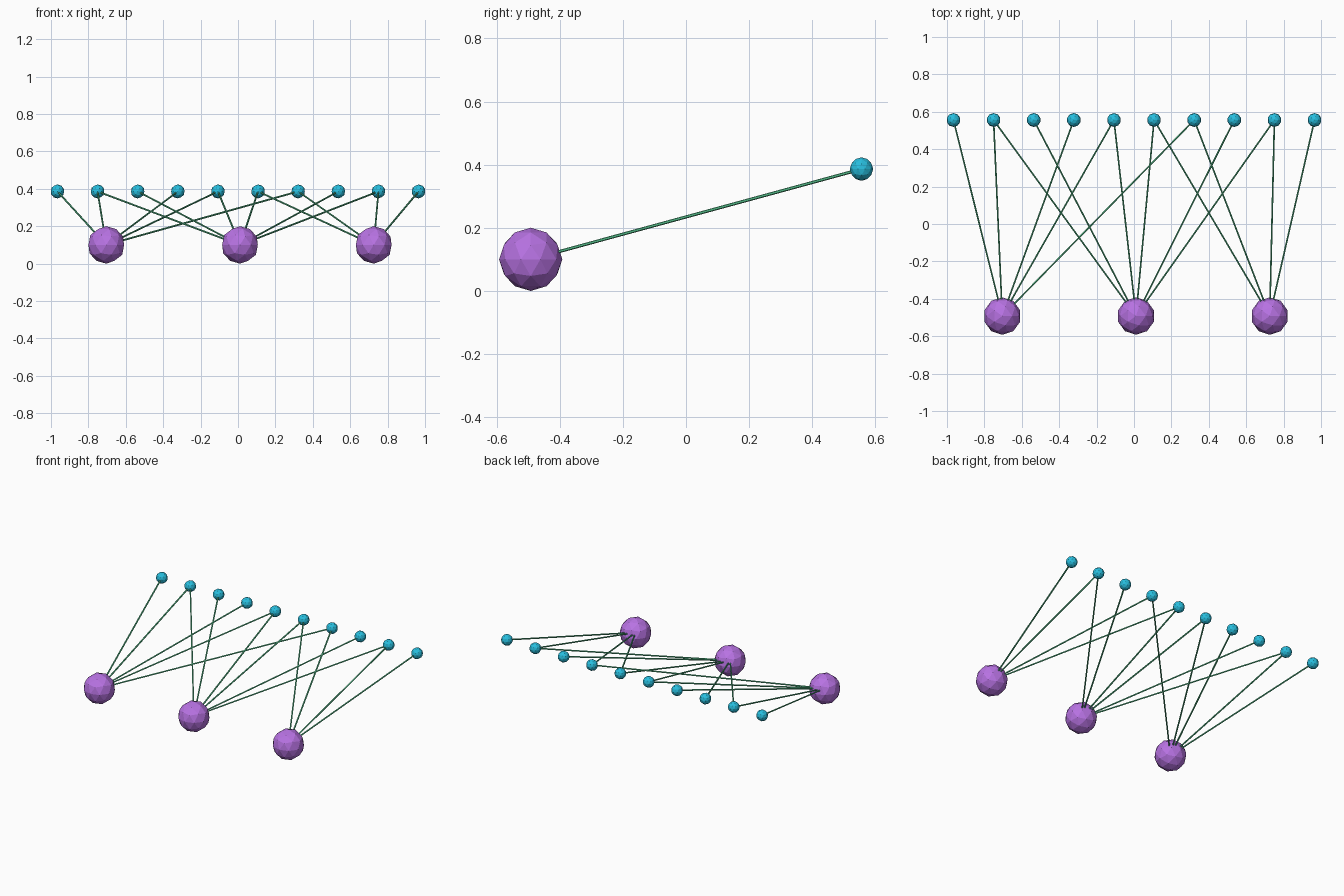
import bpy
from mathutils import Vector

if "Cube" in bpy.data.objects:
    bpy.data.objects.remove(bpy.data.objects["Cube"])


def material(name, r, g, b):
    """Flat colour given as sRGB bytes."""
    lin = [((c / 255 + 0.055) / 1.055) ** 2.4 for c in (r, g, b)]
    m = bpy.data.materials.new(name)
    m.diffuse_color = (*lin, 1)
    m.use_nodes = True
    m.node_tree.nodes["Principled BSDF"].inputs["Base Color"].default_value = m.diffuse_color
    return m


PURPLE = material("purple", 183, 114, 226)
TEAL = material("teal", 40, 190, 222)
GREEN = material("green", 94, 208, 152)

U = 0.0715                       # layout unit
HUB_R, NODE_R, ROD_R = 1.4 * U, 0.52 * U, 0.005
hubs = [Vector((0.0107 + (i - 1) * 10 * U, -0.492, HUB_R)) for i in range(3)]
nodes = [Vector(((i - 4.5) * 3 * U, 0.556, HUB_R + 4 * U)) for i in range(10)]
links = [(0, 1, 3, 4, 6), (1, 2, 4, 5, 7, 8), (5, 6, 8, 9)]


def ball(name, centre, radius, mat):
    bpy.ops.mesh.primitive_ico_sphere_add(subdivisions=2, radius=radius, location=centre)
    ob = bpy.context.object
    ob.name = name
    ob.data.materials.append(mat)


def rod(name, a, b):
    d = b - a
    bpy.ops.mesh.primitive_cylinder_add(vertices=6, radius=ROD_R, depth=d.length,
                                        location=(a + b) / 2)
    ob = bpy.context.object
    ob.name = name
    ob.rotation_euler = d.to_track_quat('Z', 'Y').to_euler()
    ob.data.materials.append(GREEN)


# Large hub balls in the front row
for i, p in enumerate(hubs):
    ball(f"hub_ball_{i + 1}", p, HUB_R, PURPLE)

# Small node balls in the raised back row
for i, p in enumerate(nodes):
    ball(f"node_ball_{i + 1}", p, NODE_R, TEAL)

# Thin rods joining each hub to its nodes
for h, targets in enumerate(links):
    for n in targets:
        rod(f"link_rod_{h + 1}_{n + 1}", hubs[h], nodes[n])
